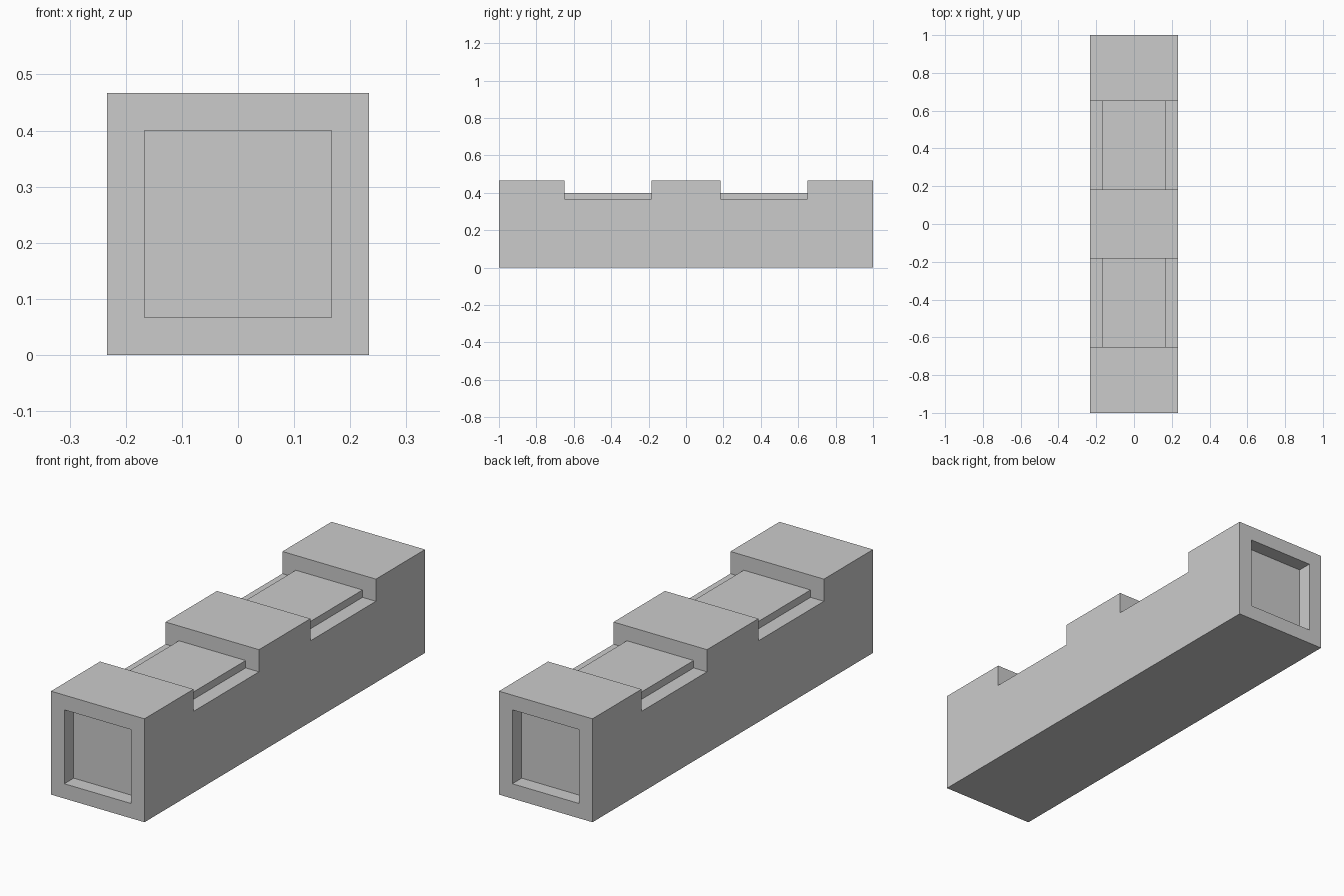
import bpy, bmesh

if "Cube" in bpy.data.objects:
    bpy.data.objects.remove(bpy.data.objects["Cube"])

U = 1 / 30                      # model sits on a grid of 1/30 unit
HALF_W, HEIGHT = 7 * U, 14 * U
INNER = 5 * U                   # half width of raised pads and end recesses
OVER = 0.1                      # cutters reach past the surface


def prism(bm, profile, y0, y1):
    """Extrude an x-z outline from y0 to y1 as a closed solid."""
    face = bm.faces.new([bm.verts.new((x, y0, z)) for x, z in profile])
    ext = bmesh.ops.extrude_face_region(bm, geom=[face])
    verts = [v for v in ext["geom"] if isinstance(v, bmesh.types.BMVert)]
    bmesh.ops.translate(bm, vec=(0, y1 - y0, 0), verts=verts)


def finish(name, bm):
    bmesh.ops.recalc_face_normals(bm, faces=bm.faces)
    mesh = bpy.data.meshes.new(name)
    bm.to_mesh(mesh)
    bm.free()
    obj = bpy.data.objects.new(name, mesh)
    bpy.context.collection.objects.link(obj)
    return obj


def rect(half, z0, z1):
    return [(-half, z0), (half, z0), (half, z1), (-half, z1)]


# Long square beam
bm = bmesh.new()
prism(bm, rect(HALF_W, 0, HEIGHT), -1, 1)
beam = finish("notched_beam", bm)

# Cutters: a notch leaving a raised pad with side ledges, and an end recess
top, out, ledge, pad = HEIGHT + OVER, HALF_W + OVER, 11 * U, 12 * U
notch = [(-out, ledge), (-INNER, ledge), (-INNER, pad), (INNER, pad),
         (INNER, ledge), (out, ledge), (out, top), (-out, top)]
bm = bmesh.new()
for s in (-1, 1):
    prism(bm, notch, s * 5.5 * U, s * 19.5 * U)
    prism(bm, rect(INNER, 2 * U, 12 * U), s * (1 - 2 * U), s * (1 + OVER))
cutter = finish("notch_cutter", bm)
cutter.hide_render = True

# Carve the beam and drop the cutter
mod = beam.modifiers.new("carve", "BOOLEAN")
mod.operation = "DIFFERENCE"
mod.solver = "EXACT"
mod.object = cutter
bpy.context.view_layer.objects.active = beam
bpy.ops.object.modifier_apply(modifier=mod.name)
bpy.data.objects.remove(cutter)
